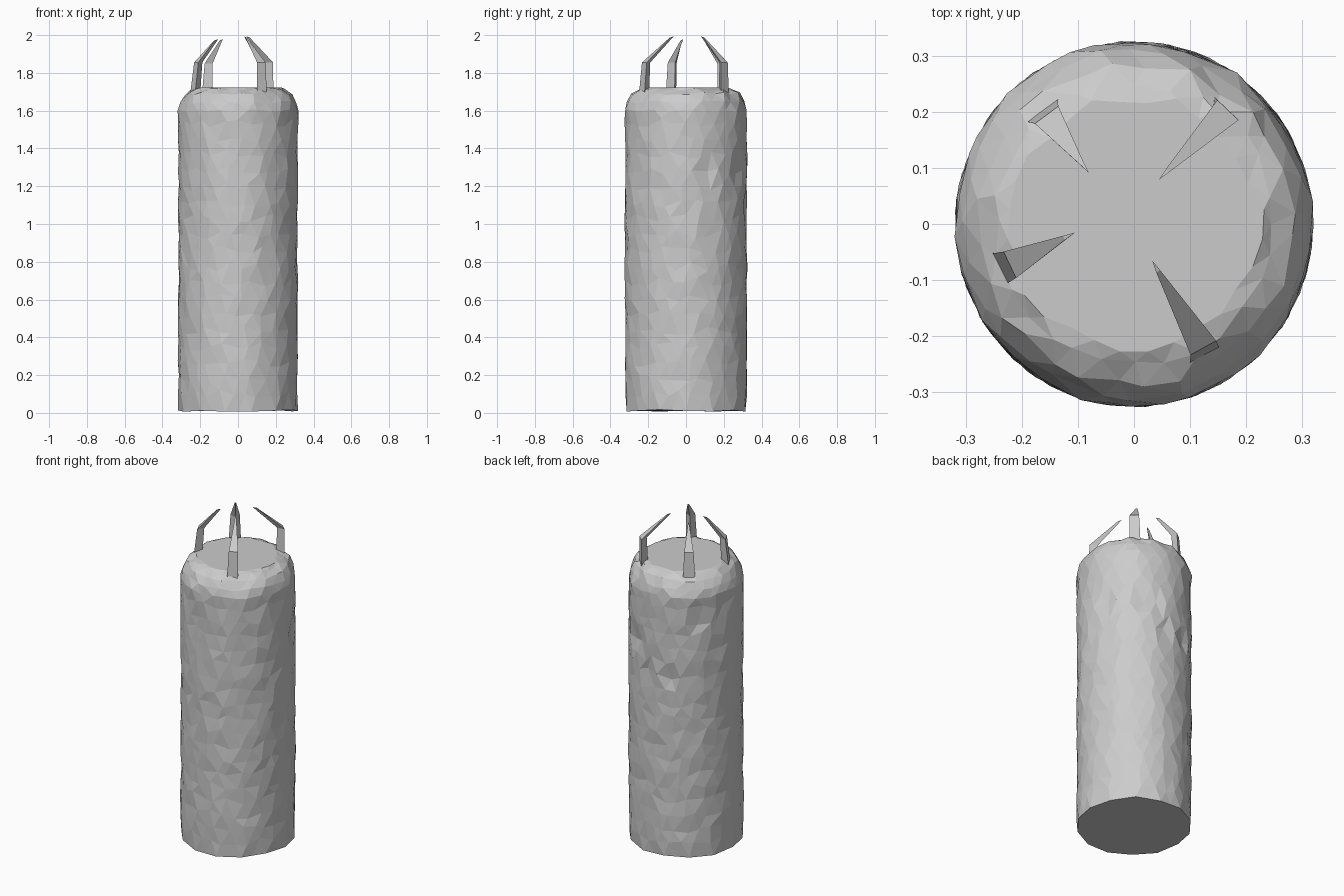
import bpy, bmesh, random
from math import sin, cos, pi
from mathutils import Vector

if "Cube" in bpy.data.objects:
    bpy.data.objects.remove(bpy.data.objects["Cube"])

random.seed(7)
SIDES = 28


def finish(name, bm):
    bmesh.ops.recalc_face_normals(bm, faces=bm.faces)
    mesh = bpy.data.meshes.new(name)
    bm.to_mesh(mesh)
    bm.free()
    obj = bpy.data.objects.new(name, mesh)
    bpy.context.collection.objects.link(obj)
    return obj


# Bag body: staggered, wrinkled rings (radius, height, roughness)
rings = [(0.316, 0.10 + i * 0.0845, 0.004) for i in range(18)]
rings += [(0.317, 1.60, 0.005), (0.305, 1.645, 0.006),
          (0.280, 1.690, 0.009), (0.248, 1.712, 0.008)]
bm = bmesh.new()
loops = []

# Coarse bottom edge, half as many corners as the rings above
bottom = []
corners = []
for k in range(SIDES // 2):
    a = 4 * pi * k / SIDES
    corners.append(Vector((0.318 * cos(a), 0.322 * sin(a),
                           0.014 + random.uniform(-0.008, 0.006))))
for k, c in enumerate(corners):
    nxt = corners[(k + 1) % len(corners)]
    bottom += [bm.verts.new(c), bm.verts.new((c + nxt) / 2)]
loops.append(bottom)

for i, (r, z, rough) in enumerate(rings):
    loop = []
    shift = 0.5 * ((i + 1) % 2)
    for k in range(SIDES):
        a = 2 * pi * (k + shift + random.uniform(-0.28, 0.28)) / SIDES
        rr = r + random.uniform(-rough, rough)
        # A few deeper folds on the back
        if 1.0 < z < 1.5 and 0.1 < a / pi < 0.9 and random.random() < 0.07:
            rr -= 0.016
        zz = z + random.uniform(-1, 1) * (0.024 if i < 18 else 0.007)
        loop.append(bm.verts.new((rr * cos(a), rr * 1.022 * sin(a), zz)))
    loops.append(loop)

# Level irregular rim of the flat top
rim = []
for k in range(SIDES):
    a = 2 * pi * (k + 0.5 * ((len(rings) + 1) % 2)) / SIDES
    rr = 0.222 + random.uniform(-0.012, 0.012)
    rim.append(bm.verts.new((rr * cos(a), rr * 1.03 * sin(a), 1.722)))
loops.append(rim)

# Triangle strips between neighbouring rings
for i in range(len(loops) - 1):
    lo, up = loops[i], loops[i + 1]
    stagger = 1 if i % 2 == 0 else 0
    for k in range(SIDES):
        n = (k + 1) % SIDES
        if stagger:
            bm.faces.new((lo[k], lo[n], up[k]))
            bm.faces.new((lo[n], up[n], up[k]))
        else:
            bm.faces.new((lo[k], up[n], up[k]))
            bm.faces.new((lo[k], lo[n], up[n]))
bm.faces.new(rim)
bm.faces.new(bottom[::-1])
finish("bag_body", bm)


# Hanging straps: upright stalk bent inward to a narrow tip
def strap(name, base, elbow, tip, splay):
    bm = bmesh.new()
    base, elbow, tip = Vector(base), Vector(elbow), Vector(tip)
    inward = Vector((tip.x - base.x, tip.y - base.y, 0)).normalized()
    side = Vector((-inward.y, inward.x, 0))
    sections = []
    for p, w, d in ((base, splay, 0.022), (elbow, 0.026, 0.018), (tip, 0.004, 0.011)):
        depth = inward * d
        depth.z = d * 0.3 if p is tip else 0
        sections.append([bm.verts.new(p + depth),
                         bm.verts.new(p + side * w - depth),
                         bm.verts.new(p - side * w - depth)])
    for s, t in zip(sections, sections[1:]):
        for k in range(3):
            n = (k + 1) % 3
            bm.faces.new((s[k], s[n], t[n], t[k]))
    bm.faces.new(sections[0])
    bm.faces.new(sections[-1])
    finish(name, bm)


strap("strap_front_right", (0.115, -0.215, 1.69), (0.115, -0.205, 1.855), (0.038, -0.075, 1.99), 0.030)
strap("strap_back_right", (0.150, 0.190, 1.69), (0.155, 0.190, 1.855), (0.052, 0.087, 1.99), 0.030)
strap("strap_back_left", (-0.150, 0.185, 1.69), (-0.145, 0.180, 1.850), (-0.087, 0.100, 1.975), 0.034)
strap("strap_left", (-0.220, -0.070, 1.69), (-0.205, -0.065, 1.855), (-0.115, -0.020, 1.975), 0.030)
